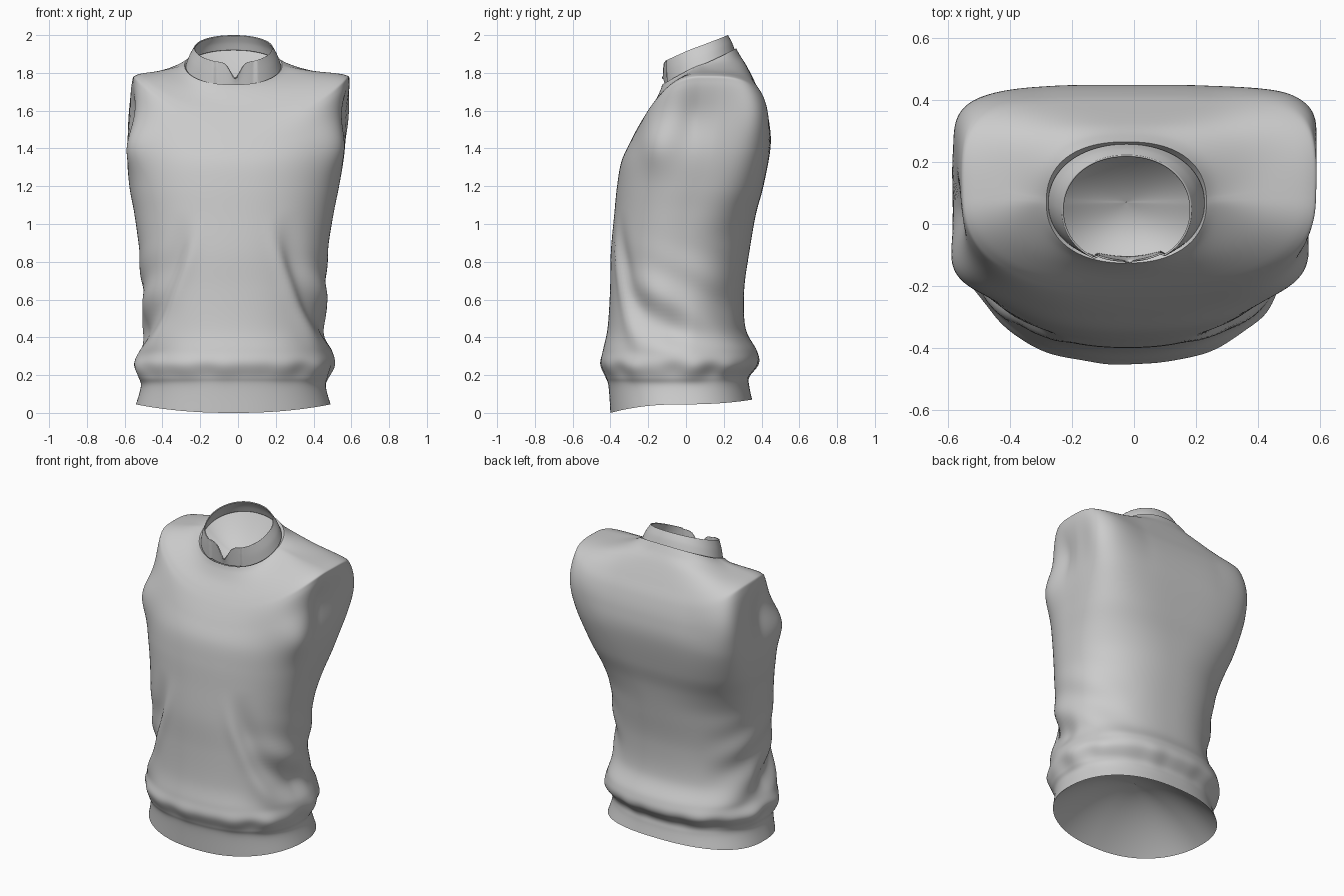
import bpy
import math
from math import sin, cos, exp, pi

if "Cube" in bpy.data.objects:
    bpy.data.objects.remove(bpy.data.objects["Cube"])

COLS = 160


def gauss(v, centre, width):
    return exp(-((v - centre) / width) ** 2)


def smooth(a, b, v):
    t = min(1, max(0, (v - a) / (b - a)))
    return t * t * (3 - 2 * t)


def catmull(keys, steps):
    """Smoothly interpolate a list of ring definitions."""
    out = []
    for i in range(len(keys) - 1):
        p0, p1 = keys[max(i - 1, 0)], keys[i]
        p2, p3 = keys[i + 1], keys[min(i + 2, len(keys) - 1)]
        for s in range(steps):
            t = s / steps
            out.append([0.5 * (2 * b + (c - a) * t + (2 * a - 5 * b + 4 * c - d) * t * t
                               + (3 * b - a - 3 * c + d) * t ** 3)
                        for a, b, c, d in zip(p0, p1, p2, p3)])
    out.append(list(keys[-1]))
    return out


def ring(key, nf, nb, power=2):
    """Superellipse ring: left, right, front, back, then front/side/back heights."""
    xl, xr, yf, yb, zf, zs, zb = key
    cx, w, cy, h = (xl + xr) / 2, (xr - xl) / 2, (yf + yb) / 2, (yb - yf) / 2
    pts = []
    for i in range(COLS):
        a = 2 * pi * i / COLS
        c, s = cos(a), sin(a)
        e = 2 / (nb if s > 0 else nf)
        x = cx + w * math.copysign(abs(c) ** e, c)
        y = cy + h * math.copysign(abs(s) ** e, s)
        z = zs + ((zb if s > 0 else zf) - zs) * abs(s) ** power
        pts.append((x, y, z))
    return pts


def loft(name, rings):
    verts = [p for r in rings for p in r]
    faces = []
    for j in range(len(rings) - 1):
        for i in range(COLS):
            k = (i + 1) % COLS
            faces.append((j * COLS + i, j * COLS + k, (j + 1) * COLS + k, (j + 1) * COLS + i))
    me = bpy.data.meshes.new(name)
    me.from_pydata(verts, [], faces)
    ob = bpy.data.objects.new(name, me)
    bpy.context.collection.objects.link(ob)
    for p in me.polygons:
        p.use_smooth = True
    return ob


def cap(name, border, dome, flip):
    """Bowl-shaped lining closing an opening."""
    n = len(border)
    c = [sum(p[i] for p in border) / n for i in range(3)]
    discs = []
    for j in range(17):
        t = cos(j / 16 * pi / 2 * 0.998)
        discs.append([(c[0] + (p[0] - c[0]) * t, c[1] + (p[1] - c[1]) * t,
                       c[2] + (p[2] - c[2]) * t + dome * (1 - t * t)) for p in border])
    return loft(name, discs[::-1] if flip else discs)


def fold_depth(x, y, z):
    """Outward cloth displacement of the body."""
    ax, side = abs(x + 0.02), smooth(0.25, 0.5, abs(x + 0.02))
    d = 0
    # long curved folds either side of the front panel
    if y < 0.05 and 0.2 < z < 1.1:
        t = max(0, (1.0 - z) / 0.65)
        xc = 0.23 + 0.24 * t ** 1.4
        win = smooth(0.25, 0.45, z) * (1 - smooth(0.75, 1.08, z)) * (1 - smooth(-0.1, 0.05, y))
        d += win * (0.012 * gauss(ax, xc - 0.03, 0.04) - 0.028 * gauss(ax, xc + 0.05, 0.06))
    # slanting drape on the flanks
    win = smooth(0.2, 0.35, z) * (1 - smooth(0.6, 0.95, z))
    d += 0.010 * side * win * sin(24 * (z + 0.55 * y) + (1.0 if x > 0 else 2.2))
    # rear pouch
    d -= 0.008 * gauss(z, 0.58, 0.15) * gauss(y, 0.22, 0.13) * gauss(ax, 0.42, 0.15)
    # gathered wrinkles above the hem band
    a = math.atan2(y, x)
    amp = 0.35 + 0.65 * side
    d += amp * (0.008 * sin(11 * a + 1) + 0.005 * sin(17 * a)) * gauss(z, 0.23, 0.05)
    # pinched armholes, fuller cloth before and behind them
    d -= 0.035 * side * gauss(y, 0.04, 0.08) * gauss(z, 1.56, 0.14)
    d += (0.035 if x > 0 else 0.045) * side * gauss(y, -0.15, 0.09) * gauss(z, 1.42, 0.13)
    d += (0.05 if x > 0 else 0.035) * side * gauss(y, 0.36, 0.1) * gauss(z, 1.58, 0.18)
    return d


# body: hem band, bloused waist, chest
low = [
    (0.14, -.515, .465, -.41, .335), (0.19, -.53, .48, -.425, .335),
    (0.26, -.55, .505, -.452, .385), (0.33, -.525, .495, -.44, .375),
    (0.45, -.505, .465, -.415, .315), (0.65, -.51, .47, -.402, .308),
    (0.85, -.522, .475, -.398, .335), (1.05, -.548, .505, -.38, .37),
    (1.20, -.575, .535, -.365, .41),
]
keys = [(-.54, .49, -.40, .35, 0, .045, .07)]
keys += [(l, r, f, b, z, z, z) for z, l, r, f, b in low]
# shoulders rising to the neck seam
keys += [
    (-.588, .565, -.342, .447, 1.33, 1.38, 1.40),
    (-.575, .575, -.295, .442, 1.435, 1.59, 1.53),
    (-.562, .59, -.25, .415, 1.52, 1.75, 1.64),
    (-.535, .565, -.213, .375, 1.58, 1.79, 1.73),
    (-.42, .40, -.165, .325, 1.65, 1.81, 1.83),
    (-.325, .28, -.137, .288, 1.705, 1.83, 1.89),
    (-.283, .234, -.126, .265, 1.738, 1.84, 1.93),
]
rings = []
for k in catmull(keys, 8):
    z = k[5]
    high = smooth(0.9, 1.4, z) * (1 - smooth(1.78, 1.83, z))
    neck = smooth(1.79, 1.84, z)
    r = ring(k, 2.25 + 0.1 * high, 2.35 + 1.7 * high, 2 - neck)
    cx, cy = (k[0] + k[1]) / 2, (k[2] + k[3]) / 2
    new = []
    for x, y, zz in r:
        d = fold_depth(x, y, zz)
        dx, dy = x - cx, y - cy
        m = math.hypot(dx, dy)
        new.append((x + dx / m * d, y + dy / m * d, zz))
    rings.append(new)
loft("knitted_body", rings)

# bowl-shaped linings closing the hem and the neck opening
cap("hem_lining", rings[0], 0.22, True)
cap("neck_lining", rings[-1], -0.12, False)

# stand collar, leaning inward, with a recessed, notched front
collar_keys = [
    (-.277, .228, -.122, .258, 1.732, 1.835, 1.922),
    (-.258, .21, -.128, .243, 1.795, 1.885, 1.962),
    (-.232, .185, -.134, .222, 1.853, 1.932, 2.0),
]
crings = []
for j, k in enumerate(catmull(collar_keys, 8)):
    t = j / 16
    new = []
    for x, y, z in ring(k, 2.1, 2.1, 1):
        if y < 0:
            z -= 0.085 * t * gauss(x, -0.015, 0.035)
            y += 0.012 * (1 - smooth(0.10, 0.115, abs(x + 0.015)))
        new.append((x, y, z))
    crings.append(new)
collar = loft("stand_collar", crings)
mod = collar.modifiers.new("cloth_thickness", 'SOLIDIFY')
mod.thickness = 0.006
mod.offset = -1
